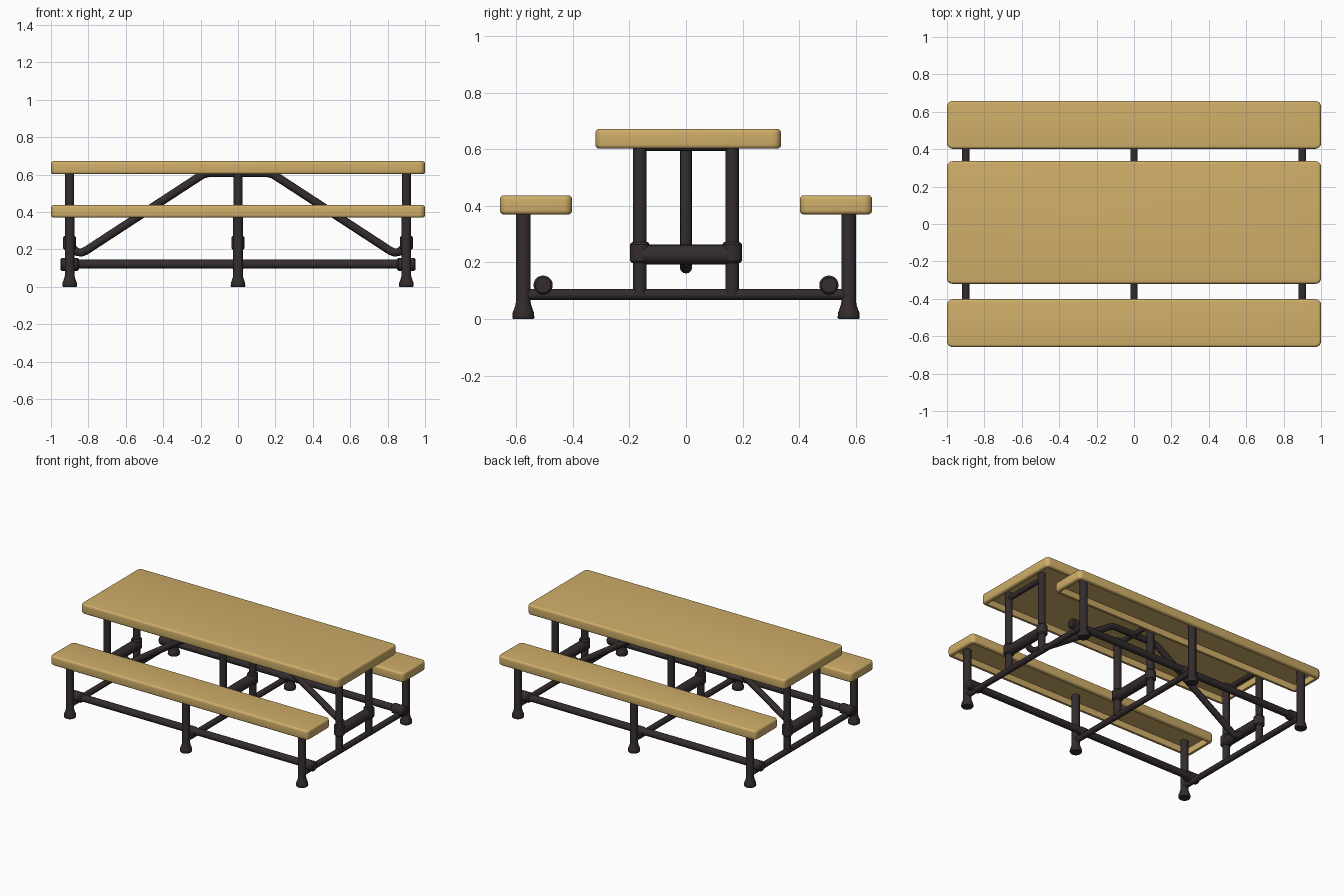
import bpy, bmesh, math
from mathutils import Vector

if "Cube" in bpy.data.objects:
    bpy.data.objects.remove(bpy.data.objects["Cube"])

def material(name, rgb):
    m = bpy.data.materials.new(name)
    m.diffuse_color = (*rgb, 1)
    m.use_nodes = True
    m.node_tree.nodes["Principled BSDF"].inputs["Base Color"].default_value = m.diffuse_color
    return m

TAN = material("tan board", (0.62, 0.42, 0.14))
DARK = material("dark brown metal", (0.034, 0.025, 0.026))

def finish(bm, name, mat, angle=40):
    bmesh.ops.recalc_face_normals(bm, faces=bm.faces[:])
    me = bpy.data.meshes.new(name)
    bm.to_mesh(me)
    bm.free()
    ob = bpy.data.objects.new(name, me)
    bpy.context.collection.objects.link(ob)
    me.materials.append(mat)
    bpy.ops.object.select_all(action='DESELECT')
    ob.select_set(True)
    bpy.context.view_layer.objects.active = ob
    bpy.ops.object.shade_smooth_by_angle(angle=math.radians(angle))
    return ob

def board(name, y0, y1, z0, z1):
    """Rounded slab with a hollow underside."""
    bm = bmesh.new()
    bmesh.ops.create_cube(bm, size=1)
    for v in bm.verts:
        v.co = (v.co.x * 2, (y0 + y1) / 2 + v.co.y * (y1 - y0), (z0 + z1) / 2 + v.co.z * (z1 - z0))
    upright = [e for e in bm.edges if abs(e.verts[0].co.z - e.verts[1].co.z) > 0.01]
    bmesh.ops.bevel(bm, geom=upright, offset=0.03, segments=5, profile=0.5, affect='EDGES')
    # round the outer top and bottom rims
    rims = [e for e in bm.edges if abs(e.verts[0].co.z - e.verts[1].co.z) < 1e-5]
    bmesh.ops.bevel(bm, geom=rims, offset=0.014, segments=4, profile=0.5, affect='EDGES')
    # sink the underside
    bm.normal_update()
    bottom = min(bm.faces, key=lambda f: (round(f.calc_center_median().z, 4), -f.calc_area()))
    bmesh.ops.inset_region(bm, faces=[bottom], thickness=0.012)
    hole = bmesh.ops.extrude_face_region(bm, geom=[bottom])
    bmesh.ops.translate(bm, verts=[g for g in hole['geom'] if isinstance(g, bmesh.types.BMVert)],
                        vec=(0, 0, 0.045))
    if bottom.is_valid:
        bmesh.ops.delete(bm, geom=[bottom], context='FACES_ONLY')
    return finish(bm, name, TAN)

def lathe(name, start, axis, profile, n=20):
    """Turned part: profile is (radius, distance along axis)."""
    bm = bmesh.new()
    start = Vector(start)
    q = Vector((0, 0, 1)).rotation_difference(Vector(axis).normalized())
    rings = []
    for r, h in profile:
        rings.append([bm.verts.new(start + q @ Vector((r * math.cos(math.tau * i / n),
                      r * math.sin(math.tau * i / n), h))) for i in range(n)])
    for a, b in zip(rings, rings[1:]):
        for i in range(n):
            bm.faces.new((a[i], a[(i + 1) % n], b[(i + 1) % n], b[i]))
    bm.faces.new(rings[0])
    bm.faces.new(rings[-1])
    return finish(bm, name, DARK)

def tube(name, a, b, r):
    d = Vector(b) - Vector(a)
    return lathe(name, a, d, [(r, 0), (r, d.length)])

def collar(name, a, b, r):
    d = Vector(b) - Vector(a)
    L = d.length
    return lathe(name, a, d, [(r * 0.8, 0), (r, 0.008), (r, L - 0.008), (r * 0.8, L)])

# boards
board("tabletop", -0.32, 0.336, 0.602, 0.672)
board("front_seat", -0.658, -0.402, 0.37, 0.437)
board("back_seat", 0.402, 0.658, 0.37, 0.437)

# three cross frames
for x in (-0.9, 0, 0.9):
    tube("cross_tube", (x, -0.575, 0.087), (x, 0.575, 0.087), 0.02)
    tube("middle_crossbar", (x, -0.163, 0.228), (x, 0.163, 0.228), 0.035)
    tube("top_crossbar", (x, -0.163, 0.612), (x, 0.163, 0.612), 0.018)
    for s in (-1, 1):
        # seat leg with flared foot
        lathe("seat_leg", (x, s * 0.575, 0), (0, 0, 1),
              [(0.036, 0), (0.039, 0.005), (0.038, 0.022), (0.031, 0.04), (0.028, 0.05), (0.026, 0.06), (0.026, 0.416)])
        # table leg with collar
        tube("table_leg", (x, s * 0.163, 0.087), (x, s * 0.163, 0.65), 0.024)
        collar("leg_collar", (x, s * 0.163, 0.198), (x, s * 0.163, 0.272), 0.035)
        # sleeve where the long rail meets the frame
        w = 0.05 if x else 0.03
        collar("rail_sleeve", (x - w, s * 0.505, 0.12), (x + w, s * 0.505, 0.12), 0.034 if x else 0.029)

# long rails
for s in (-1, 1):
    tube("long_rail", (-0.94, s * 0.505, 0.121), (0.94, s * 0.505, 0.121), 0.024)

# bent brace running under the tabletop, hooked onto the end crossbars
cu = bpy.data.curves.new("brace", 'CURVE')
cu.dimensions = '3D'
cu.bevel_depth = 0.022
cu.bevel_resolution = 4
cu.use_fill_caps = True
half = [(0.9, 0.222), (0.862, 0.187), (0.838, 0.183), (0.815, 0.192), (0.21, 0.587), (0.185, 0.602), (0.16, 0.608)]
path = half + [(-x, z) for x, z in reversed(half)]
sp = cu.splines.new('POLY')
sp.points.add(len(path) - 1)
for p, (x, z) in zip(sp.points, path):
    p.co = (x, 0, z, 1)
sp.use_smooth = True
cu.materials.append(DARK)
bpy.context.collection.objects.link(bpy.data.objects.new("diagonal_brace", cu))
